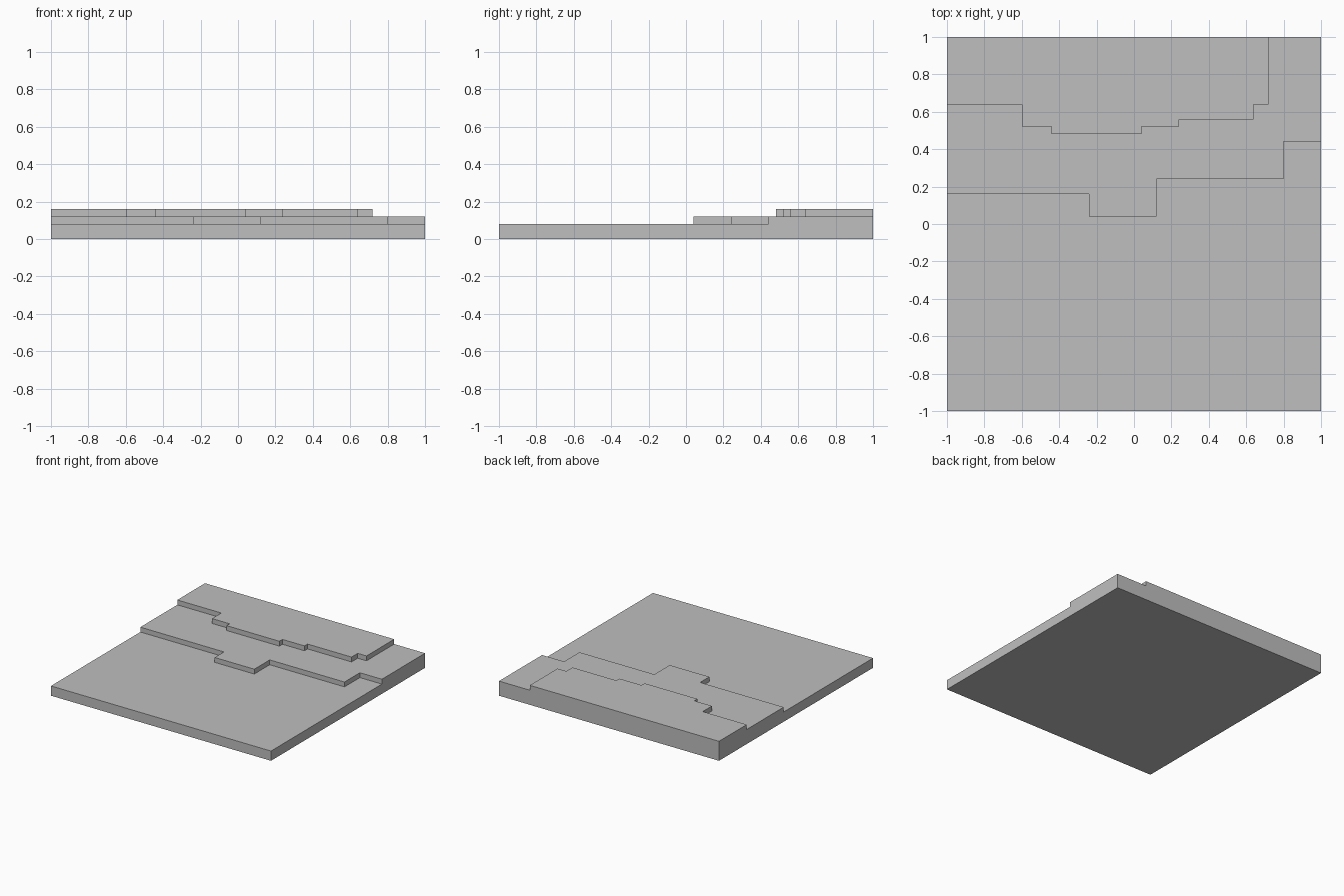
import bpy
import bmesh

cube = bpy.data.objects.get("Cube")
if cube:
    bpy.data.objects.remove(cube, do_unlink=True)

grey = bpy.data.materials.new("plain grey")
grey.use_nodes = True
colour = (0.52, 0.52, 0.52, 1)
grey.diffuse_color = colour
grey.node_tree.nodes["Principled BSDF"].inputs["Base Color"].default_value = colour


def staircase(runs, start=-1.0):
    """Stepped edge from left to right; each run is (end x, y)."""
    points, x = [], start
    for end, y in runs:
        points += [(x, y), (end, y)]
        x = end
    return points


# Front edges of the middle and upper terraces
middle_edge = staircase([(-0.24, 0.16), (0.12, 0.04), (0.8, 0.24), (1, 0.44)])
upper_edge = staircase([(-0.6, 0.64), (-0.44, 0.52), (0.04, 0.48),
                        (0.24, 0.52), (0.64, 0.56), (0.72, 0.64)])
upper_edge.append((0.72, 1))

# Terrace outlines, counter-clockwise, with their heights
terraces = [
    ([(-1, -1), (1, -1)] + middle_edge[::-1], 0.08),
    (middle_edge + [(1, 1)] + upper_edge[::-1], 0.12),
    (upper_edge + [(-1, 1)], 0.16),
]


def edges(outline):
    return list(zip(outline, outline[1:] + outline[:1]))


height_beside = {edge: z for outline, z in terraces for edge in edges(outline)}

bm = bmesh.new()


def add_face(points):
    bm.faces.new([bm.verts.new(p) for p in points])


# Terrace tops, with walls dropping to the lower neighbour or the ground
for outline, top in terraces:
    add_face([(x, y, top) for x, y in outline])
    for a, b in edges(outline):
        low = height_beside.get((b, a), 0)
        if low < top:
            add_face([(*a, low), (*b, low), (*b, top), (*a, top)])

# Underside
add_face([(-1, -1, 0), (-1, 1, 0), (1, 1, 0), (1, -1, 0)])

bmesh.ops.remove_doubles(bm, verts=bm.verts, dist=0.0001)
mesh = bpy.data.meshes.new("terraced_ground")
bm.to_mesh(mesh)
bm.free()
mesh.materials.append(grey)
bpy.context.collection.objects.link(bpy.data.objects.new("terraced_ground", mesh))
